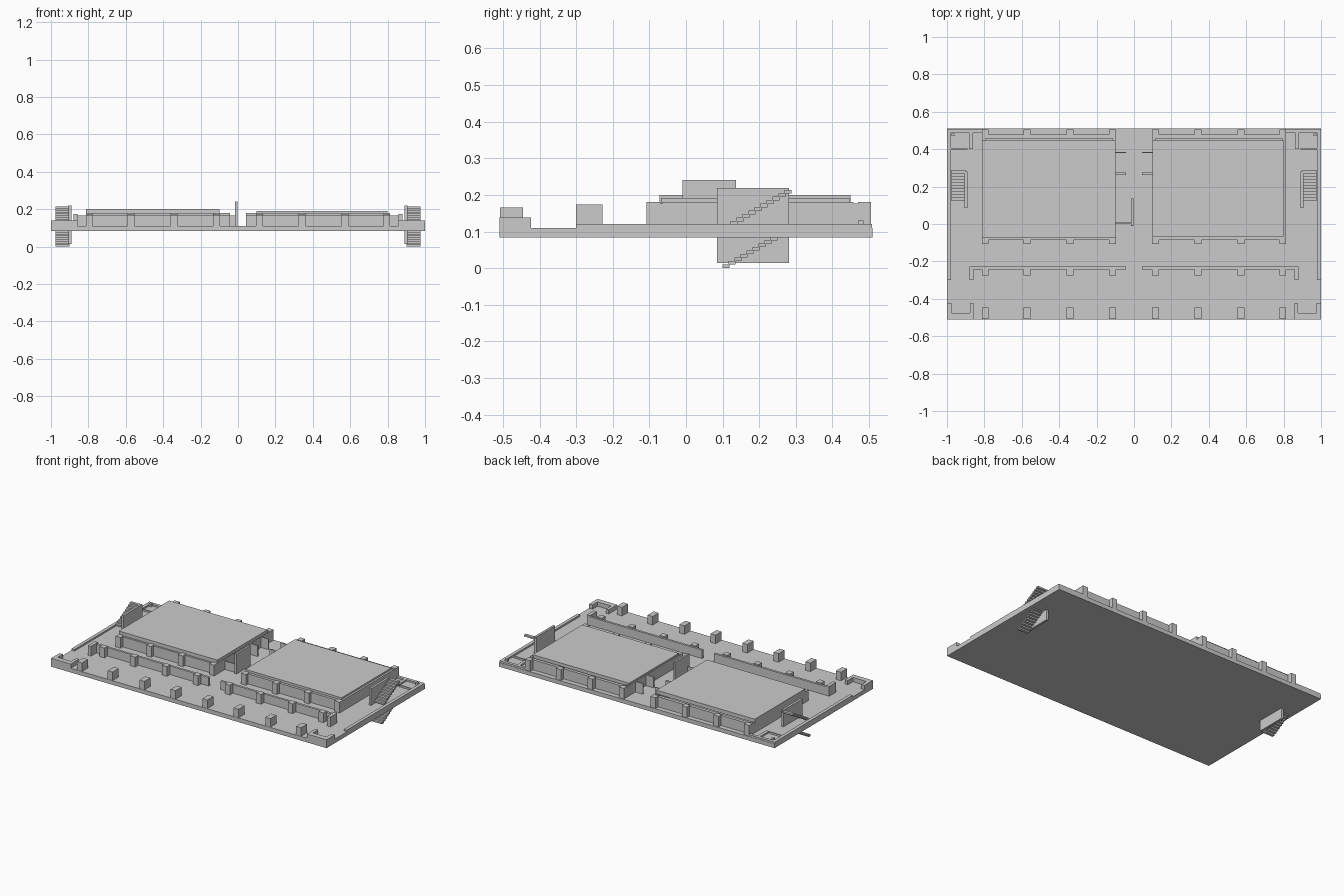
import bpy, bmesh


def build(name, boxes):
    """One object from a list of (x0, x1, y0, y1, z0, z1) boxes."""
    bm = bmesh.new()
    for x0, x1, y0, y1, z0, z1 in boxes:
        ret = bmesh.ops.create_cube(bm, size=1.0)
        for v in ret["verts"]:
            v.co.x = (x0 + x1) / 2 + v.co.x * abs(x1 - x0)
            v.co.y = (y0 + y1) / 2 + v.co.y * abs(y1 - y0)
            v.co.z = (z0 + z1) / 2 + v.co.z * abs(z1 - z0)
    me = bpy.data.meshes.new(name)
    bm.to_mesh(me)
    bm.free()
    ob = bpy.data.objects.new(name, me)
    bpy.context.collection.objects.link(ob)
    return ob


def both(boxes):
    """Repeat boxes mirrored across x = 0."""
    return boxes + [(-b[1], -b[0]) + tuple(b[2:]) for b in boxes]


FLOOR = 0.11
BAYS = [0.115, 0.342, 0.572, 0.795]
HW = 0.018

# Floor slab
build("floor_slab", [(-1, 1, -0.51, 0.51, 0.083, FLOOR)])

# Low side parapets and back corner walls
build("side_parapet", both([(0.978, 1, -0.3, 0.508, FLOOR, 0.121)]))
build("back_corner_wall", both([
    (0.81, 0.978, 0.488, 0.508, FLOOR, 0.121),
    (0.862, 0.882, 0.40, 0.488, FLOOR, 0.121),
    (0.89, 0.978, 0.398, 0.406, FLOOR, 0.121)]))
build("corner_block", both([(0.96, 0.975, 0.47, 0.485, FLOOR, 0.13)]))

# U-shaped front corner walls
build("front_corner_wall", both([
    (0.975, 1, -0.51, -0.423, FLOOR, 0.138),
    (0.857, 0.878, -0.51, -0.423, FLOOR, 0.138),
    (0.878, 0.975, -0.51, -0.476, FLOOR, 0.138)]))

# Free-standing blocks along the front edge
build("front_block", both([(x - HW, x + HW, -0.508, -0.446, FLOOR, 0.166) for x in BAYS]))

# Front screen wall with piers and end returns
build("screen_wall", both([(0.043, 0.877, -0.243, -0.228, FLOOR, 0.166),
                           (0.857, 0.88, -0.30, -0.228, FLOOR, 0.174)]))
build("screen_pier", both([(x - HW, x + HW, -0.275, -0.238, FLOOR, 0.174) for x in BAYS]))

# Two buildings: walls and piers
build("building_wall", both([
    (0.098, 0.813, -0.085, -0.066, FLOOR, 0.176),
    (0.098, 0.813, 0.457, 0.478, FLOOR, 0.176),
    (0.098, 0.116, -0.066, 0.457, FLOOR, 0.18),
    (0.795, 0.813, -0.066, 0.457, FLOOR, 0.18)]))
build("building_pier", both([(x - HW, x + HW, y0, y1, FLOOR, 0.18)
                             for x in BAYS
                             for y0, y1 in ((-0.108, -0.07), (0.47, 0.506))]))

# Roof slabs at slightly different heights
build("left_roof", [(-0.814, -0.10, -0.073, 0.449, 0.175, 0.2)])
build("right_roof", [(0.10, 0.80, -0.068, 0.447, 0.17, 0.191)])

# Passage between the buildings: side stubs, entrance wall, standing panel
build("passage_stub", both([(0.043, 0.1, 0.379, 0.385, FLOOR, 0.18),
                            (0.043, 0.1, 0.263, 0.275, FLOOR, 0.18)]))
build("entrance_wall", [(-0.1, -0.015, 0.004, 0.01, FLOOR, 0.165)])
build("standing_panel", [(-0.017, -0.004, -0.01, 0.137, FLOOR, 0.241)])

# Stair flights above and below the floor, each with a side panel
treads = []
for y, z in ((0.122, 0.118), (0.1, 0.0)):
    for i in range(10):
        treads.append((0.9, 0.975, y + i * 0.0163, y + i * 0.0163 + 0.019,
                       z + i * 0.0095, z + i * 0.0095 + 0.0105))
build("stair_treads", both(treads))
build("stair_panel", both([(0.89, 0.905, 0.085, 0.281, FLOOR, 0.219),
                           (0.89, 0.905, 0.085, 0.281, 0.014, 0.083)]))
